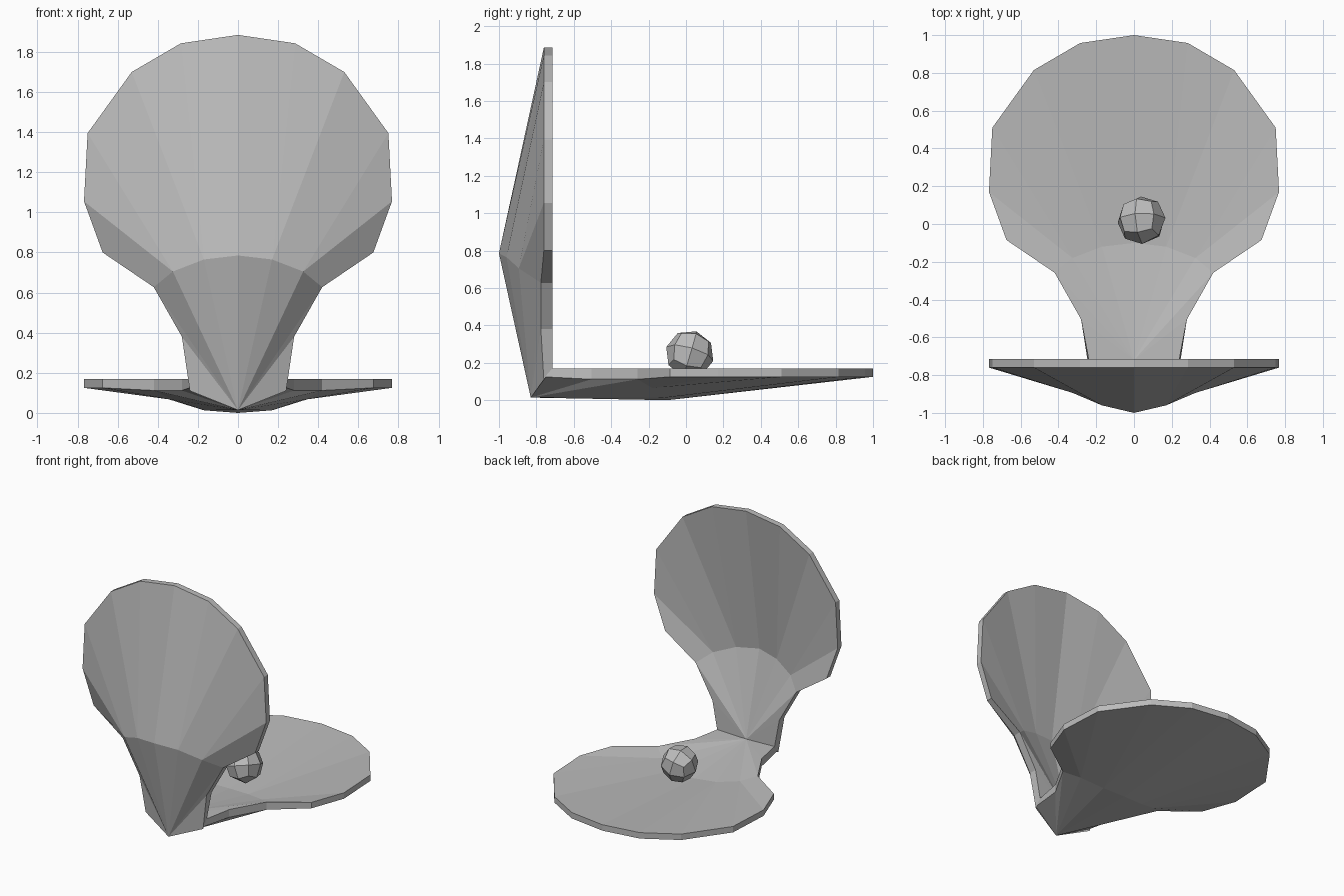
import bpy, bmesh
from mathutils import Matrix, Euler

cube = bpy.data.objects.get("Cube")
if cube:
    bpy.data.objects.remove(cube, do_unlink=True)

grey = bpy.data.materials.new("plain grey")
grey.use_nodes = True
GREY = (0.5, 0.5, 0.5, 1)
grey.diffuse_color = GREY
grey.node_tree.nodes["Principled BSDF"].inputs["Base Color"].default_value = GREY


def add_object(name, bm):
    mesh = bpy.data.meshes.new(name)
    bmesh.ops.recalc_face_normals(bm, faces=bm.faces[:])
    bm.to_mesh(mesh)
    bm.free()
    mesh.materials.append(grey)
    obj = bpy.data.objects.new(name, mesh)
    bpy.context.collection.objects.link(obj)
    return obj


# Half outline of a shell: side offset, distance from the hinge
OUTLINE = [(0, 1.885), (.285, 1.843), (.53, 1.7), (.75, 1.395), (.768, 1.055),
           (.675, .8), (.42, .627), (.28, .38), (.24, .11)]
RIDGE = [(0, .785), (.17, .765), (.325, .705)]

# Facets of one half: o = outline, r = ridge, a = point at the hinge
FACETS = ("r0 o0 o1 r1", "r1 o1 o2", "o2 o3 r2 r1", "r2 o3 o4", "r2 o4 o5 o6",
          "a0 r0 r1", "a0 r1 r2", "a0 r2 o6", "a0 o6 o7", "a0 o7 o8")


def shell(name, frame, outer_depths, inner_depths, outer_tip, inner_tip, neck):
    """Thin dished fan; frame turns (side, distance, depth) into a position."""
    bm = bmesh.new()
    for side in (1, -1):
        skins = []
        for depths, tip, rim in ((outer_depths, outer_tip, 0),
                                 (inner_depths, inner_tip, -.045)):
            pts = {f"o{i}": (x, t, rim) for i, (x, t) in enumerate(OUTLINE)}
            if rim:
                pts["o8"] = (.24, .17, rim)
            else:
                # The outer skin swells slightly at the neck
                for key in ("o6", "o7"):
                    pts[key] = (*pts[key][:2], neck)
            for i, (x, t) in enumerate(RIDGE):
                pts[f"r{i}"] = (x, t, depths[i])
            pts["a0"] = tip
            verts = {k: bm.verts.new(frame(side * x, t, d))
                     for k, (x, t, d) in pts.items()}
            for facet in FACETS:
                bm.faces.new([verts[k] for k in facet.split()])
            skins.append(verts)
        # Rim wall between the outer and inner skins
        for i in range(8):
            a, b = f"o{i}", f"o{i + 1}"
            bm.faces.new((skins[0][a], skins[0][b], skins[1][b], skins[1][a]))
    bmesh.ops.remove_doubles(bm, verts=bm.verts[:], dist=.0005)
    return add_object(name, bm)


def lying(x, t, d):
    return (x, t - .885 if t > .12 else t - .87, .125 - d)


# Standing shell and lying shell meet along the hinge
shell("upper_shell", lambda x, t, d: (x, -.76 - d, t),
      (.24, .20, .134), (.115, .08, .025),
      (0, .014, .07), (0, .16, -.04), .016)
shell("lower_shell", lying,
      (.125, .112, .06), (.025, .015, -.01),
      (0, .04, .111), (0, .165, -.035), .013)

# Faceted pearl: a divided box pushed onto a ball
bm = bmesh.new()
bmesh.ops.create_cube(bm, size=1)
bmesh.ops.subdivide_edges(bm, edges=bm.edges[:], cuts=1, use_grid_fill=True)
for v in bm.verts:
    v.co = v.co.normalized() * .131
place = Matrix.Translation((.04, .02, .247)) @ Euler((-.3, -.25, .1)).to_matrix().to_4x4()
bmesh.ops.transform(bm, matrix=place, verts=bm.verts[:])
add_object("pearl", bm)
